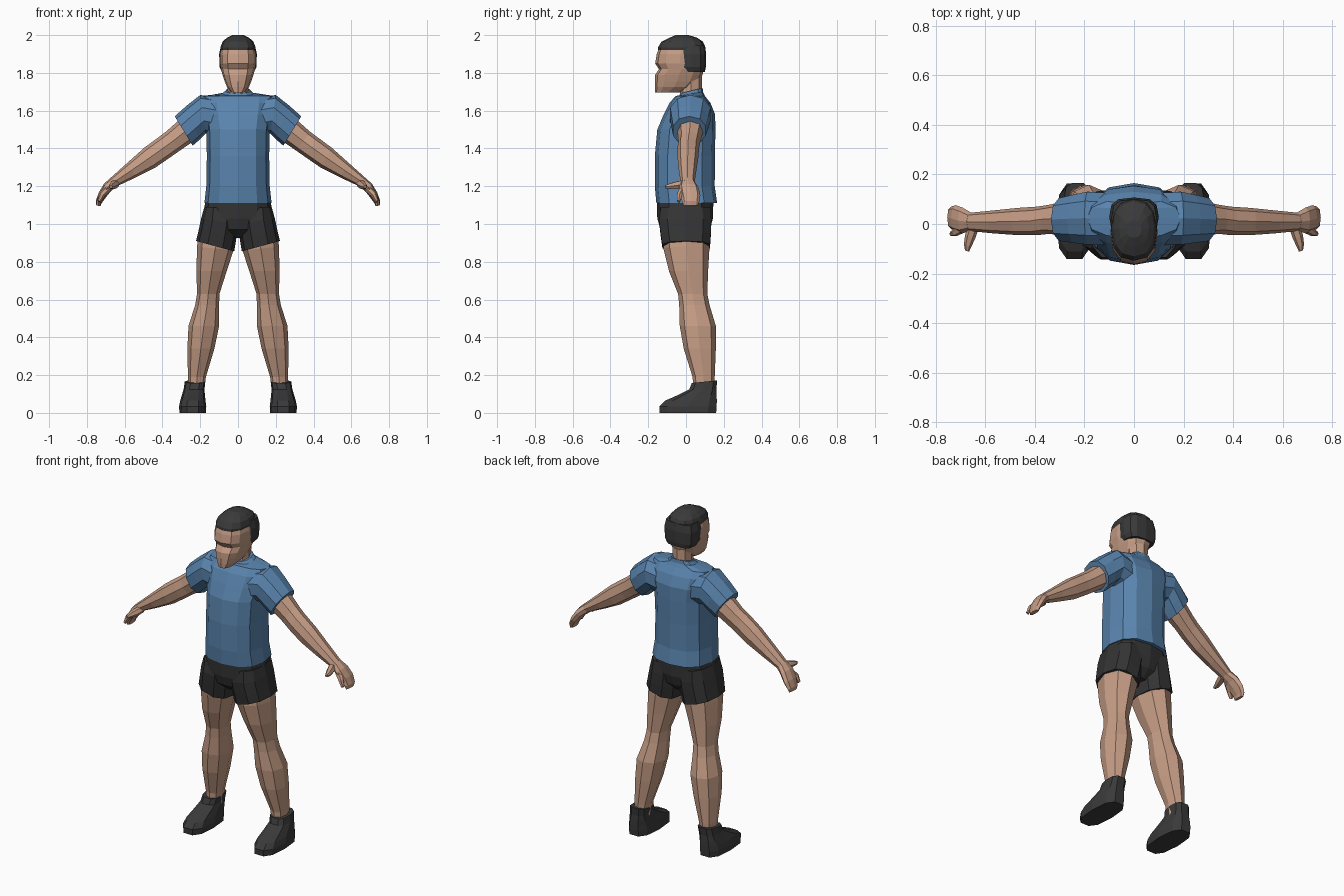
import bpy, bmesh, math
from mathutils import Vector


def material(name, rgb):
    m = bpy.data.materials.new(name)
    m.diffuse_color = (*rgb, 1)
    return m


SKIN = material("skin", (0.56, 0.335, 0.235))
BLUE = material("blue cloth", (0.10, 0.23, 0.42))
DARK = material("dark grey", (0.042, 0.042, 0.042))
BLACK = material("shorts grey", (0.034, 0.034, 0.034))


def spow(v, p):
    return math.copysign(abs(v) ** (2 / p), v) if abs(v) > 1e-6 else 0.0


def ring(spec, n, p):
    """Oval between (x0,z0) and (x1,z1), spanning y0..y1; optional z slope along y."""
    x0, z0, x1, z1, y0, y1 = spec[:6]
    slope = spec[6] if len(spec) > 6 else 0
    pts = []
    for i in range(n):
        t = 2 * math.pi * i / n
        u, v = spow(math.cos(t), p), spow(math.sin(t), p)
        y = (y0 + y1) / 2 + v * (y1 - y0) / 2
        pts.append(Vector(((x0 + x1) / 2 + u * (x1 - x0) / 2, y,
                           (z0 + z1) / 2 + u * (z1 - z0) / 2 + slope * v * (y1 - y0) / 2)))
    return pts


def tube(points, radii, n=6):
    """Rings around a path, for fingers."""
    pts = [Vector(q) for q in points]
    quat = (pts[-1] - pts[0]).to_track_quat('Z', 'Y')
    return [[q + quat @ Vector((r * math.cos(2 * math.pi * i / n),
                                r * math.sin(2 * math.pi * i / n), 0)) for i in range(n)]
            for q, r in zip(pts, radii)]


def build(name, lofts, mat, mirror=False):
    """Skin each list of rings into one closed, flat-faced object."""
    bm = bmesh.new()
    for rings in lofts:
        vs = [[bm.verts.new(q) for q in r] for r in rings]
        n = len(vs[0])
        for a, b in zip(vs, vs[1:]):
            for i in range(n):
                j = (i + 1) % n
                bm.faces.new((a[i], a[j], b[j], b[i]))
        bm.faces.new(vs[0])
        bm.faces.new(vs[-1])
    bmesh.ops.recalc_face_normals(bm, faces=bm.faces)
    me = bpy.data.meshes.new(name)
    bm.to_mesh(me)
    bm.free()
    me.materials.append(mat)
    ob = bpy.data.objects.new(name, me)
    bpy.context.collection.objects.link(ob)
    if mirror:
        ob.modifiers.new("mirror", 'MIRROR')
    return ob


def loft(specs, n=8, p=2.2):
    return [ring(s, n, p) for s in specs]


def stack(rows, n=12, p=2.5):
    """Centred rings given as z, half width, front y, back y, optional slope."""
    return loft([(-r[1], r[0], r[1], r[0], *r[2:]) for r in rows], n, p)


# Head with brow, sunken eye band and jutting chin
build("head", [stack([
    (1.697, .035, -.163, -.03), (1.725, .058, -.165, .04), (1.755, .07, -.165, .07),
    (1.79, .082, -.163, .088), (1.82, .09, -.143, .095), (1.85, .095, -.163, .096),
    (1.90, .095, -.155, .096), (1.94, .085, -.14, .09)])], SKIN)
build("neck", [stack([(1.64, .06, -.035, .09), (1.71, .055, -.03, .085),
                      (1.78, .058, -.03, .085)], 8, 2.2)], SKIN)

# Hair: crown cap and the part over the sides and back
build("hair", [
    stack([(1.92, .09, -.148, .103), (1.935, .093, -.148, .103), (1.965, .082, -.13, .09),
           (1.985, .06, -.09, .06), (2.0, .03, -.055, .015)]),
    stack([(1.805, .085, -.03, .10), (1.83, .097, -.045, .105), (1.90, .1, -.05, .107),
           (1.945, .09, -.05, .1)], 12, 3)], DARK)

# Shirt body with collar
build("shirt", [stack([
    (1.11, .178, -.157, .165), (1.2, .168, -.165, .152), (1.36, .165, -.165, .153),
    (1.5, .168, -.152, .156), (1.58, .182, -.118, .154), (1.64, .195, -.088, .13),
    (1.678, .19, -.055, .10), (1.69, .085, -.035, .09, .15),
    (1.706, .066, -.03, .088, .25)])], BLUE)
build("sleeve", [loft([
    (.10, 1.46, .11, 1.67, -.09, .13), (.17, 1.48, .2, 1.683, -.088, .135),
    (.205, 1.445, .27, 1.628, -.08, .122), (.24, 1.415, .335, 1.57, -.072, .108)], 10)],
    BLUE, True)

# Arm from inside the sleeve to the wrist
build("arm", [loft([
    (.20, 1.47, .27, 1.59, -.05, .09), (.255, 1.425, .318, 1.545, -.045, .09),
    (.31, 1.387, .38, 1.49, -.04, .077), (.36, 1.352, .42, 1.46, -.045, .07),
    (.44, 1.297, .495, 1.405, -.045, .065), (.54, 1.247, .59, 1.32, -.038, .055),
    (.645, 1.198, .685, 1.235, -.028, .045)])], SKIN, True)

# Hand: palm with joined fingers, forefinger and thumb
build("hand", [
    loft([(.635, 1.203, .675, 1.245, -.026, .045), (.672, 1.175, .71, 1.212, -.038, .066),
          (.70, 1.14, .738, 1.165, -.03, .076), (.722, 1.11, .753, 1.122, -.02, .07),
          (.728, 1.094, .75, 1.098, -.012, .06)]),
    tube([(.69, -.015, 1.185), (.72, -.034, 1.155), (.736, -.04, 1.12)], [.02, .016, .01]),
    tube([(.645, -.005, 1.215), (.66, -.05, 1.205), (.67, -.085, 1.2), (.673, -.108, 1.197)],
         [.022, .022, .016, .009])], SKIN, True)

# Shorts: hips and two loose legs with slanted hems
build("shorts_hips", [stack([
    (.925, .07, -.08, .08), (.97, .17, -.135, .125), (1.03, .19, -.152, .143),
    (1.13, .17, -.155, .145)])], BLACK)
build("shorts_leg", [loft([
    (.02, .855, .222, .91, -.13, .132), (.008, .93, .21, .96, -.14, .137),
    (.0, 1.0, .195, 1.03, -.148, .14), (.02, 1.08, .178, 1.09, -.14, .135)], 10, 2.5)],
    BLACK, True)

# Leg from inside the shorts to inside the shoe
build("leg", [loft([
    (.018, .95, .21, .95, -.12, .125), (.024, .86, .217, .88, -.12, .124),
    (.06, .75, .22, .75, -.09, .117), (.098, .63, .217, .63, -.042, .113),
    (.1, .57, .227, .57, -.036, .125), (.1, .46, .262, .46, -.033, .158),
    (.125, .34, .268, .34, -.012, .158), (.17, .19, .265, .19, .035, .152),
    (.18, .1, .262, .1, .04, .15)])], SKIN, True)

# Shoe with low toe and raised ankle
build("shoe", [loft([
    (.17, 0, .31, 0, -.145, .165), (.168, .035, .312, .035, -.147, .168),
    (.172, .065, .306, .065, -.115, .168), (.175, .095, .297, .095, -.045, .166),
    (.178, .125, .288, .125, .015, .163), (.173, .165, .282, .165, .028, .168, .1)],
    10, 2.8)], DARK, True)
